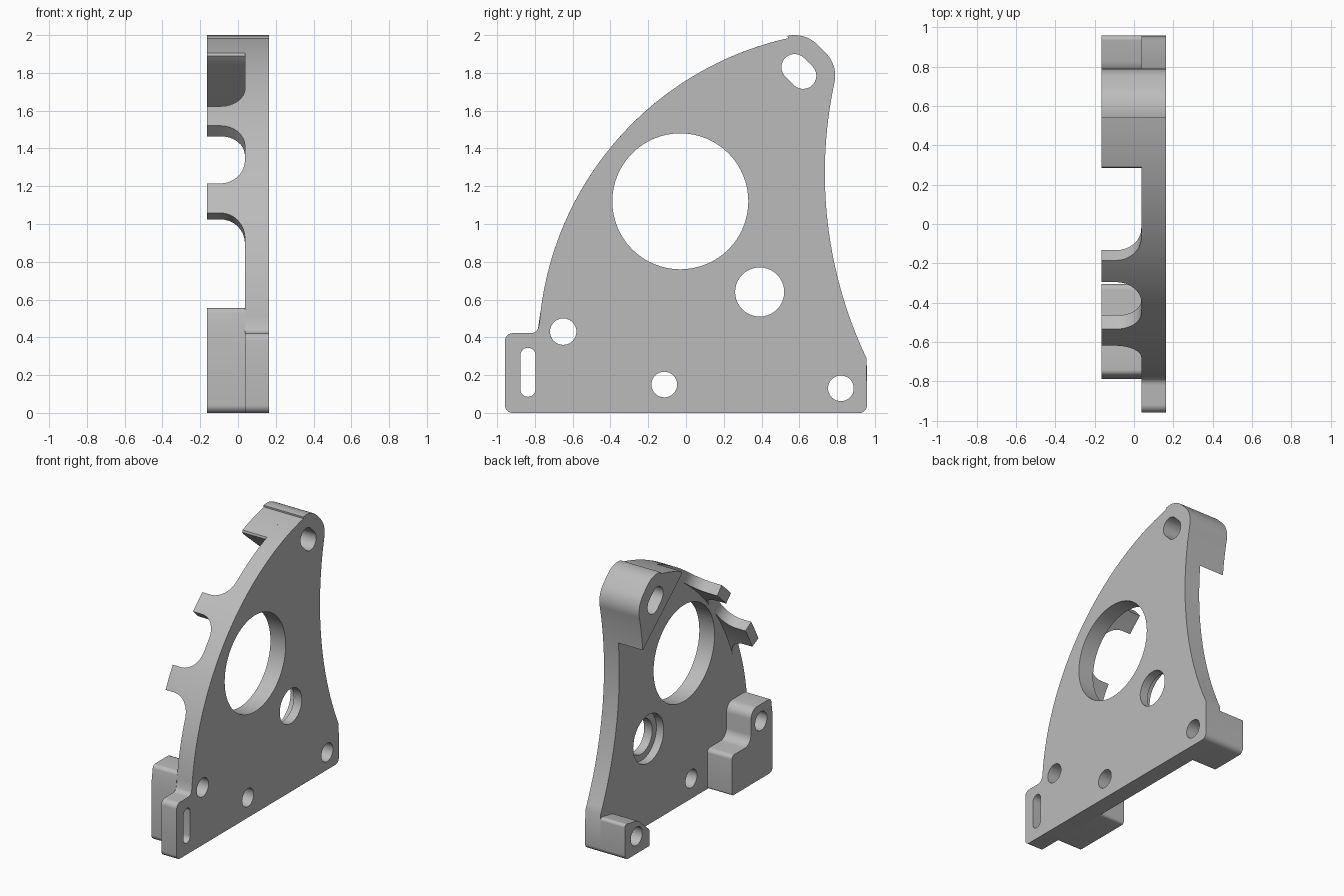
import bpy, bmesh, math
from mathutils import Vector

cube = bpy.data.objects.get("Cube")
if cube:
    bpy.data.objects.remove(cube, do_unlink=True)

metal = bpy.data.materials.new("light_grey")
metal.use_nodes = True
GREY = (0.5, 0.5, 0.5, 1)
metal.diffuse_color = GREY
metal.node_tree.nodes["Principled BSDF"].inputs["Base Color"].default_value = GREY

BACK, MID, FACE = -0.165, 0.037, 0.163   # x of boss ends, plate rear, plate face
RIM = (0.908, 0.334, 1.69)               # big outer curve: y, z, radius
WAIST = (3.02, 1.269, 2.285)             # hollow curve of the other edge


def arc(y, z, r, a0, a1, n=12):
    angles = [math.radians(a0 + (a1 - a0) * i / n) for i in range(n + 1)]
    return [(y + r * math.cos(a), z + r * math.sin(a)) for a in angles]


def rounded(corners, n=6):
    """Polygon from (y, z, radius) corners with rounded tips."""
    out = []
    for i, (y, z, r) in enumerate(corners):
        p = Vector((y, z))
        if r == 0:
            out.append((y, z))
            continue
        a = (Vector(corners[i - 1][:2]) - p).normalized()
        b = (Vector(corners[(i + 1) % len(corners)][:2]) - p).normalized()
        half = a.angle(b) / 2
        c = p + (a + b).normalized() * (r / math.sin(half))
        d0 = p + a * (r / math.tan(half)) - c
        d1 = p + b * (r / math.tan(half)) - c
        for k in range(n + 1):
            d = d0.lerp(d1, k / n).normalized() * r
            out.append(tuple(c + d))
    return out


def loft(name, levels):
    """Solid through matching (x, outline) levels."""
    bm = bmesh.new()
    rings = [[bm.verts.new((x, y, z)) for y, z in pts] for x, pts in levels]
    for low, high in zip(rings, rings[1:]):
        for i in range(len(low)):
            bm.faces.new((low[i - 1], low[i], high[i], high[i - 1]))
    bm.faces.new(rings[0])
    bm.faces.new(rings[-1])
    bmesh.ops.recalc_face_normals(bm, faces=bm.faces)
    mesh = bpy.data.meshes.new(name)
    bm.to_mesh(mesh)
    bm.free()
    mesh.materials.append(metal)
    ob = bpy.data.objects.new(name, mesh)
    bpy.context.collection.objects.link(ob)
    return ob


def activate(ob):
    bpy.ops.object.select_all(action='DESELECT')
    ob.select_set(True)
    bpy.context.view_layer.objects.active = ob


def finish(ob, cuts=()):
    """Drill the outlines through a part, then smooth its curved walls."""
    activate(ob)
    for x0, x1, pts in cuts:
        cutter = loft("cutter", [(x0, pts), (x1, pts)])
        cutter.hide_render = True
        mod = ob.modifiers.new("drill", 'BOOLEAN')
        mod.operation, mod.solver, mod.object = 'DIFFERENCE', 'EXACT', cutter
        activate(ob)
        bpy.ops.object.modifier_apply(modifier=mod.name)
        bpy.data.objects.remove(cutter, do_unlink=True)
    activate(ob)
    bpy.ops.object.shade_smooth_by_angle(angle=math.radians(30))


def through(pts):
    return (-1, 1, pts)


def hole(y, z, r, n=32):
    return through(arc(y, z, r, 0, 360, n)[:-1])


# Shared outlines
tip = arc(0.575, 1.83, 0.17, 102.5, 45, 8) + arc(0.62, 1.785, 0.17, 45, -10, 8)
tip_slot = through(arc(0.575, 1.83, 0.07, 225, 45) + arc(0.62, 1.785, 0.07, 45, -135))
foot_slot = through(arc(-0.837, 0.305, 0.04, 180, 0) + arc(-0.837, 0.125, 0.04, 0, -180))
foot_hole = hole(-0.65, 0.43, 0.07)
corner_hole = hole(0.82, 0.13, 0.068)

# Main plate
outline = (arc(-0.958 + 0.04, 0.04, 0.04, 270, 180, 6)
           + arc(-0.918, 0.382, 0.04, 180, 90, 6)
           + arc(-0.82, 0.462, 0.04, -90, -4, 6)
           + arc(*RIM, 175.5, 102.6, 48) + tip
           + arc(*WAIST, 167.9, 205.4, 30)
           + arc(0.918, 0.04, 0.04, 0, -90, 6))
plate = loft("main_plate", [(MID, outline), (FACE, outline)])
counterbore = (-1, MID + 0.06, arc(0.39, 0.64, 0.18, 0, 360, 40)[:-1])
finish(plate, [hole(-0.03, 1.12, 0.36, 64), hole(0.39, 0.64, 0.13, 40), counterbore,
               foot_hole, hole(-0.115, 0.15, 0.068), corner_hole, foot_slot, tip_slot])

# Top boss behind the tip
top = (arc(*RIM, 111.5, 102.6, 8) + tip + arc(*WAIST, 167.9, 174.4, 8)
       + [(0.33, 1.845), (0.30, 1.872), (0.285, 1.89)])
finish(loft("top_boss", [(BACK, top), (MID, top)]), [tip_slot])

# Stepped boss above the foot
step = rounded([(-0.787, 0, 0.04), (-0.787, 0.42, 0), (-0.768, 0.556, 0.03),
                (-0.53, 0.556, 0.07), (-0.53, 0.3, 0.07), (-0.305, 0.3, 0.03),
                (-0.305, 0, 0.02)])
finish(loft("stepped_boss", [(BACK, step), (MID, step)]), [foot_hole])

# Small boss at the far lower corner
corner = rounded([(0.958, 0, 0.04), (0.958, 0.27, 0.02), (0.8, 0.24, 0.1),
                  (0.665, 0.12, 0.05), (0.665, 0, 0)])
finish(loft("corner_boss", [(BACK, corner), (MID, corner)]), [corner_hole])


# Two fingers on the rim, flaring into the plate
def finger(name, a0, a1, flare=5, fillet=0.13):
    levels = [(BACK, 0)]
    for i in range(9):
        t = math.radians(90 * i / 8)
        levels.append((MID - fillet * (1 - math.sin(t)), flare * (1 - math.cos(t))))
    y, z, r = RIM
    rings = [(x, arc(y, z, r, a0 - f, a1 + f, 8) + arc(y, z, r - 0.08, a1 + f, a0 - f, 8))
             for x, f in levels]
    finish(loft(name, rings))


finger("upper_finger", 130.3, 135.4)
finger("lower_finger", 148.6, 154.6)
